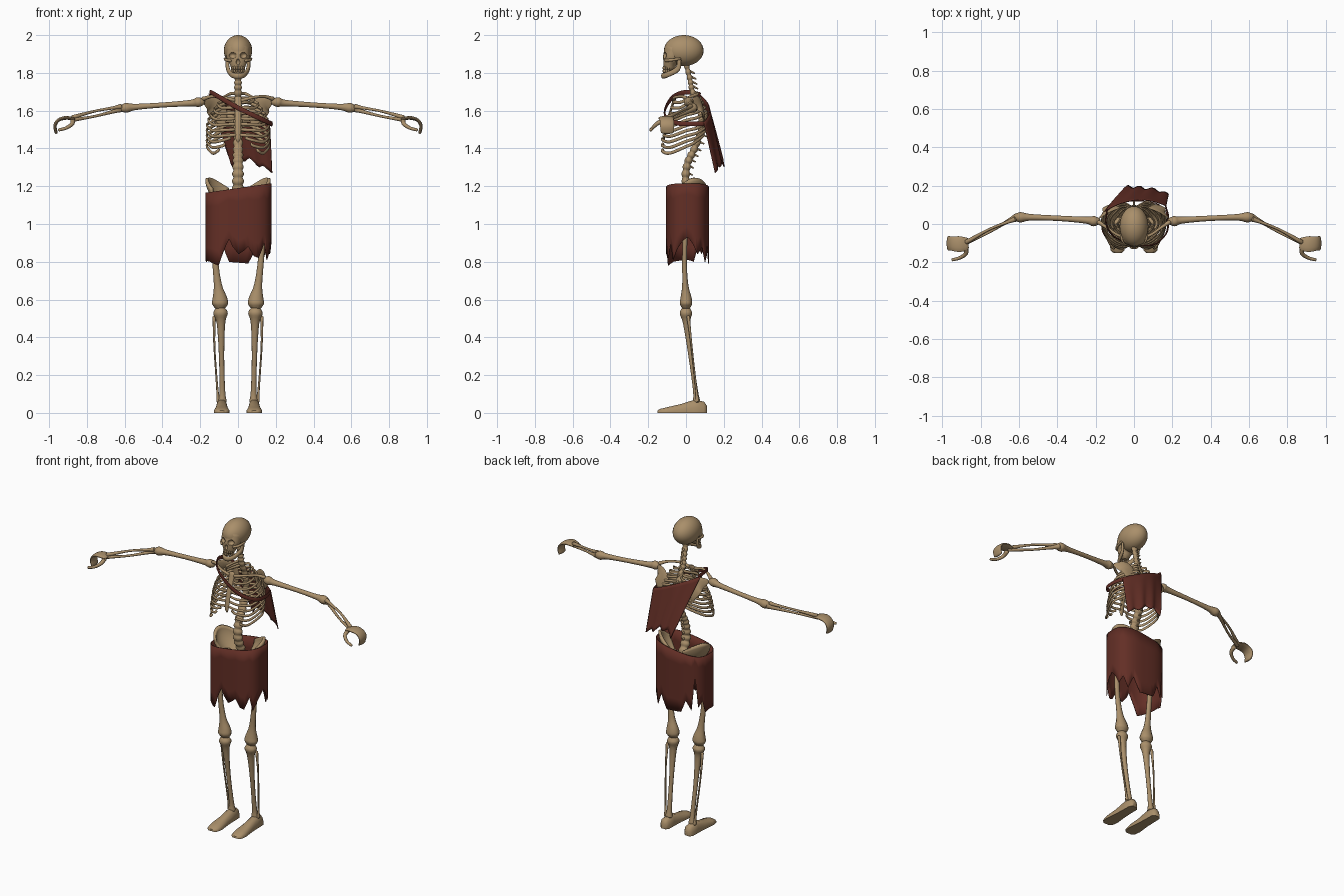
import bpy
import bmesh
from math import sin, cos, pi, radians, copysign
from mathutils import Vector

default_cube = bpy.data.objects.get("Cube")
if default_cube:
    bpy.data.objects.remove(default_cube)


def make_material(name, colour):
    material = bpy.data.materials.new(name)
    material.use_nodes = True
    material.diffuse_color = (*colour, 1)
    shader = next(n for n in material.node_tree.nodes if n.type == "BSDF_PRINCIPLED")
    shader.inputs["Base Color"].default_value = (*colour, 1)
    shader.inputs["Roughness"].default_value = 0.9
    return material


BONE = make_material("old bone", (0.40, 0.275, 0.145))
CLOTH = make_material("dark red cloth", (0.125, 0.028, 0.019))
X, Y, Z = Vector((1, 0, 0)), Vector((0, 1, 0)), Vector((0, 0, 1))


def finish(name, bm, material, mirror=False, thickness=0):
    """Turn a bmesh into a smooth object, optionally mirrored or thickened."""
    bmesh.ops.recalc_face_normals(bm, faces=bm.faces)
    mesh = bpy.data.meshes.new(name)
    bm.to_mesh(mesh)
    bm.free()
    mesh.materials.append(material)
    obj = bpy.data.objects.new(name, mesh)
    bpy.context.collection.objects.link(obj)
    bpy.ops.object.select_all(action="DESELECT")
    obj.select_set(True)
    bpy.context.view_layer.objects.active = obj
    bpy.ops.object.shade_smooth_by_angle(angle=radians(50))
    if thickness:
        solid = obj.modifiers.new("Thickness", "SOLIDIFY")
        solid.thickness = thickness
        solid.offset = 0
    if mirror:
        obj.modifiers.new("Mirror", "MIRROR").use_mirror_merge = False
    return obj


def skin(name, rings, material, closed=True, caps=True, **options):
    """Bridge successive rings (or open rows) of points with quads."""
    bm = bmesh.new()
    rows = [[bm.verts.new(p) for p in ring] for ring in rings]
    count = len(rows[0])
    for a, b in zip(rows, rows[1:]):
        for i in range(count if closed else count - 1):
            j = (i + 1) % count
            bm.faces.new((a[i], a[j], b[j], b[i]))
    if closed and caps:
        bm.faces.new(rows[0])
        bm.faces.new(rows[-1])
    return finish(name, bm, material, **options)


def spline(points, steps):
    """Smooth path through points of any dimension."""
    p = [Vector(q) for q in points]
    p = [2 * p[0] - p[1]] + p + [2 * p[-1] - p[-2]]
    path = []
    for a, b, c, d in zip(p, p[1:], p[2:], p[3:]):
        for k in range(steps):
            t = k / steps
            path.append(b + (c - a) * t / 2 + (2 * a - 5 * b + 4 * c - d) * t**2 / 2
                        + (3 * b - a - 3 * c + d) * t**3 / 2)
    return path + [p[-2]]


def loft(name, points, material=BONE, ref=Z, flat=1.0, steps=4, sides=10, **options):
    """Round-ended tube through (x, y, z, radius) points."""
    path = spline(points, steps)
    spots = [q.to_3d() for q in path]
    radii = [q[3] for q in path]
    ends = [(spots[0] - spots[1]).normalized(), (spots[-1] - spots[-2]).normalized()]
    spots = [spots[0] + ends[0] * radii[0] / 2] + spots + [spots[-1] + ends[1] * radii[-1] / 2]
    radii = [radii[0] / 2] + radii + [radii[-1] / 2]
    rings = []
    for i, (spot, r) in enumerate(zip(spots, radii)):
        tangent = spots[min(i + 1, len(spots) - 1)] - spots[max(i - 1, 0)]
        side = tangent.cross(ref).normalized()
        up = side.cross(tangent).normalized()
        angles = [2 * pi * k / sides for k in range(sides)]
        rings.append([spot + side * r * cos(a) + up * r * flat * sin(a) for a in angles])
    return skin(name, rings, material, **options)


def ball(name, centre, size, **options):
    bm = bmesh.new()
    bmesh.ops.create_uvsphere(bm, u_segments=28, v_segments=18, radius=1)
    for v in bm.verts:
        v.co = Vector(a * b + c for a, b, c in zip(v.co, size, centre))
    return finish(name, bm, BONE, **options)


def polyline(table, t):
    """Piecewise linear lookup."""
    for (a, low), (b, high) in zip(table, table[1:]):
        if t <= b:
            return low + (high - low) * (t - a) / (b - a)
    return table[-1][1]


# Skull with carved eye sockets and nose
cranium = ball("cranium", (0, -0.012, 1.918), (0.075, 0.105, 0.082))
face = loft("face", [(0, -.06, 1.93, .062), (0, -.075, 1.88, .06), (0, -.085, 1.85, .046),
                     (0, -.088, 1.825, .036)], ref=Y, flat=0.8, sides=20)
for centre, size in (((.031, -.125, 1.893), (.021, .03, .018)),
                     ((-.031, -.125, 1.893), (.021, .03, .018)),
                     ((0, -.128, 1.858), (.011, .02, .017))):
    cutter = ball("socket_cutter", centre, size)
    cutter.hide_render = True
    for target in (cranium, face):
        cut = target.modifiers.new("Socket", "BOOLEAN")
        cut.operation, cut.object, cut.solver = "DIFFERENCE", cutter, "EXACT"
        bpy.context.view_layer.objects.active = target
        bpy.ops.object.modifier_apply(modifier=cut.name)
    bpy.data.objects.remove(cutter)
loft("cheekbone", [(.04, -.108, 1.865, .008), (.062, -.08, 1.868, .008),
                   (.07, -.03, 1.875, .006)], mirror=True)
loft("jaw", [(.058, -.035, 1.87, .007), (.053, -.045, 1.82, .009), (.032, -.1, 1.79, .009),
             (0, -.122, 1.785, .01), (-.032, -.1, 1.79, .009), (-.053, -.045, 1.82, .009),
             (-.058, -.035, 1.87, .007)], flat=1.6)
for i in range(8):
    angle = pi * (i + 0.5) / 8
    for level in (1.826, 1.81):
        ball("tooth", (.032 * cos(angle), -.085 - .034 * sin(angle), level), (.006, .006, .01))

# Spine as a chain of vertebrae
spine = spline([(0, 0, 1.85, .02), (0, .02, 1.77, .02), (0, .035, 1.7, .021), (0, .075, 1.6, .022),
                (0, .08, 1.5, .024), (0, .045, 1.4, .027), (0, .008, 1.32, .029),
                (0, 0, 1.22, .031), (0, .04, 1.12, .03)], 8)
beads = [(*q.to_3d(), q[3] * (0.78 if k % 3 == 0 else 1)) for k, q in enumerate(spine)]
loft("spine", beads, ref=Y, steps=2, flat=0.75)
for q in spine[4:-8:3]:
    loft("spinous_process", [(0, q.y + .01, q.z, .007), (0, q.y + .035, q.z - .012, .004)])

# Rib cage
loft("sternum", [(0, -.06, 1.665, .022), (0, -.075, 1.62, .017), (0, -.1, 1.54, .016),
                 (0, -.115, 1.46, .014), (0, -.115, 1.435, .006)], ref=Y, flat=0.4)
RIBS = 10
for i in range(RIBS):
    t = i / (RIBS - 1)
    back = 1.69 - .22 * t
    depth = .04 + .05 * sin(pi * t * 0.8)
    width = .085 + .08 * sin(min(t * 1.6, 1) * pi / 2)
    front = -.06 - .06 * min(t * 1.3, 1)
    low = i - 6
    tip = (.012, front, 1.645 - .029 * i) if low <= 0 else (.01 + .03 * low, front, 1.485 - .03 * low)
    course = [(.012, depth, back), (.45 * width, depth + .025, back),
              (.9 * width, depth - .025, back - .02 - .02 * t), (width, 0, back - .03 - .03 * t),
              (.82 * width, front + .035, back - .045 - .05 * t),
              (max(.45 * width, tip[0] + .01), front - .006, (tip[2] + back - .045 - .05 * t) / 2), tip]
    loft("rib", [(*p, .0055) for p in course], flat=1.5, sides=8, mirror=True)

# Shoulders
loft("collarbone", [(.02, -.065, 1.655, .01), (.08, -.06, 1.67, .008), (.14, -.02, 1.675, .008),
                    (.185, .01, 1.662, .012)], mirror=True)
loft("shoulder_blade", [(.175, .035, 1.65, .018), (.13, .075, 1.63, .05), (.1, .095, 1.57, .045),
                        (.09, .1, 1.5, .012)], ref=Y, flat=0.14, mirror=True)

# Arms and curled hands
loft("upper_arm", [(.185, .015, 1.645, .018), (.212, .015, 1.645, .027), (.25, .02, 1.64, .018),
                   (.4, .03, 1.63, .014), (.54, .035, 1.62, .017), (.59, .035, 1.615, .027),
                   (.615, .035, 1.612, .02)], mirror=True)
loft("ulna", [(.61, .04, 1.61, .018), (.65, .02, 1.598, .011), (.76, -.045, 1.57, .007),
              (.88, -.1, 1.55, .011)], mirror=True)
loft("radius", [(.62, .025, 1.622, .014), (.66, .01, 1.615, .009), (.76, -.03, 1.597, .007),
                (.875, -.095, 1.565, .012)], mirror=True)
loft("hand", [(.868, -.105, 1.556, .008), (.91, -.105, 1.562, .01), (.95, -.102, 1.55, .009),
              (.969, -.1, 1.52, .009), (.962, -.1, 1.482, .008)], ref=Y, flat=4.2, sides=14, mirror=True)
loft("thumb", [(.875, -.12, 1.55, .013), (.878, -.155, 1.53, .011), (.91, -.177, 1.508, .009),
               (.948, -.187, 1.498, .008)], mirror=True)

# Pelvis as two flaring wings and a lower ring
wing = []
for j in range(9):
    v = j / 8
    row = []
    for i in range(15):
        u = i / 14
        a = radians(-35 + 110 * u)
        reach = .5 + .5 * sin(v * pi / 2)
        row.append((.155 * cos(a) * reach + .01, .015 + .095 * sin(a) * reach,
                    1.09 + (.1 + .055 * sin(pi * u)) * v))
    wing.append(row)
skin("hip_wing", wing, BONE, closed=False, thickness=.016, mirror=True)
loft("lower_pelvis", [(.09, .02, 1.1, .03), (.075, -.05, 1.08, .018), (.02, -.075, 1.07, .014),
                      (0, -.076, 1.07, .012)], mirror=True)

# Legs
loft("thigh_bone", [(.07, .01, 1.11, .024), (.12, .005, 1.09, .024), (.13, 0, 1.01, .019),
                    (.122, -.008, .82, .016), (.107, -.004, .68, .021), (.097, 0, .61, .038),
                    (.095, 0, .58, .043), (.095, 0, .56, .032)], ref=Y, flat=0.8, mirror=True)
loft("shin_bone", [(.093, 0, .548, .03), (.092, 0, .525, .038), (.09, .004, .47, .022),
                   (.087, .025, .3, .014), (.083, .05, .12, .015), (.083, .056, .06, .023)],
     ref=Y, flat=0.9, mirror=True)
loft("calf_bone", [(.126, .012, .51, .009), (.125, .03, .35, .005), (.109, .055, .12, .006),
                   (.104, .06, .06, .011)], ref=Y, mirror=True)

# Feet with flat soles: y, half width, height
foot = []
for y, w, h in ((.112, .016, .035), (.095, .03, .06), (.04, .031, .068), (-.03, .034, .046),
                (-.1, .042, .03), (-.138, .036, .021), (-.152, .02, .012)):
    outline = ((-1, 0), (-1, .4), (-.8, .8), (-.35, 1), (.35, 1), (.8, .8), (1, .4), (1, 0))
    foot.append([(.086 + a * w, y, b * h) for a, b in outline])
skin("foot", foot, BONE, mirror=True)

# Ragged skirt: torn hem heights by angle, with a slit at the back right
HEM = [(-180, .81), (-145, .80), (-120, .78), (-100, .92), (-90, .84), (-80, .88), (-70, .83),
       (-60, .82), (-45, .90), (-35, .81), (-20, .87), (0, .93), (20, .84), (35, .88), (50, .80),
       (65, .88), (80, .79), (100, .80), (110, .88), (125, .82), (135, 1.04), (145, .84),
       (160, .88), (170, .80), (180, .81)]
skirt = []
for j in range(6):
    row = []
    for k in range(72):
        degrees = -180 + 5 * k
        c, s = cos(radians(degrees)), sin(radians(degrees))
        x = .003 + .172 * copysign(abs(c) ** 0.7, c)
        y = .008 + .112 * copysign(abs(s) ** 0.7, s)
        top = 1.19 + .145 * x
        row.append((x, y, top + (polyline(HEM, degrees) - top) * j / 5))
    skirt.append(row)
skin("ragged_skirt", skirt, CLOTH, caps=False, thickness=.005)

# Torn half cape on the back
TEAR = [(0, 1.39), (.12, 1.30), (.25, 1.35), (.4, 1.33), (.5, 1.35), (.72, 1.30), (.8, 1.31), (1, 1.27)]
cape = []
for j in range(13):
    v = j / 12
    row = []
    for k in range(33):
        u = k / 32
        left, right = -.155 + .095 * v, .168 + .012 * v
        x = left + (right - left) * u
        top = 1.69 - .15 * u
        z = top + (polyline(TEAR, u) - top) * v
        y = .105 + (1.69 - z) * .25 - 1.7 * x * x + .005 * sin(u * 22) * v
        row.append((x, y, z))
    cape.append(row)
skin("half_cape", cape, CLOTH, closed=False, thickness=.005)

# Diagonal chest strap holding the cape
loft("chest_strap", [(-.14, .075, 1.685, .004), (-.145, 0, 1.698, .004), (-.1, -.068, 1.672, .004),
                     (0, -.108, 1.615, .004), (.1, -.108, 1.567, .004), (.168, -.05, 1.535, .004),
                     (.18, .03, 1.53, .004), (.165, .095, 1.53, .004)], CLOTH, flat=3.2)
